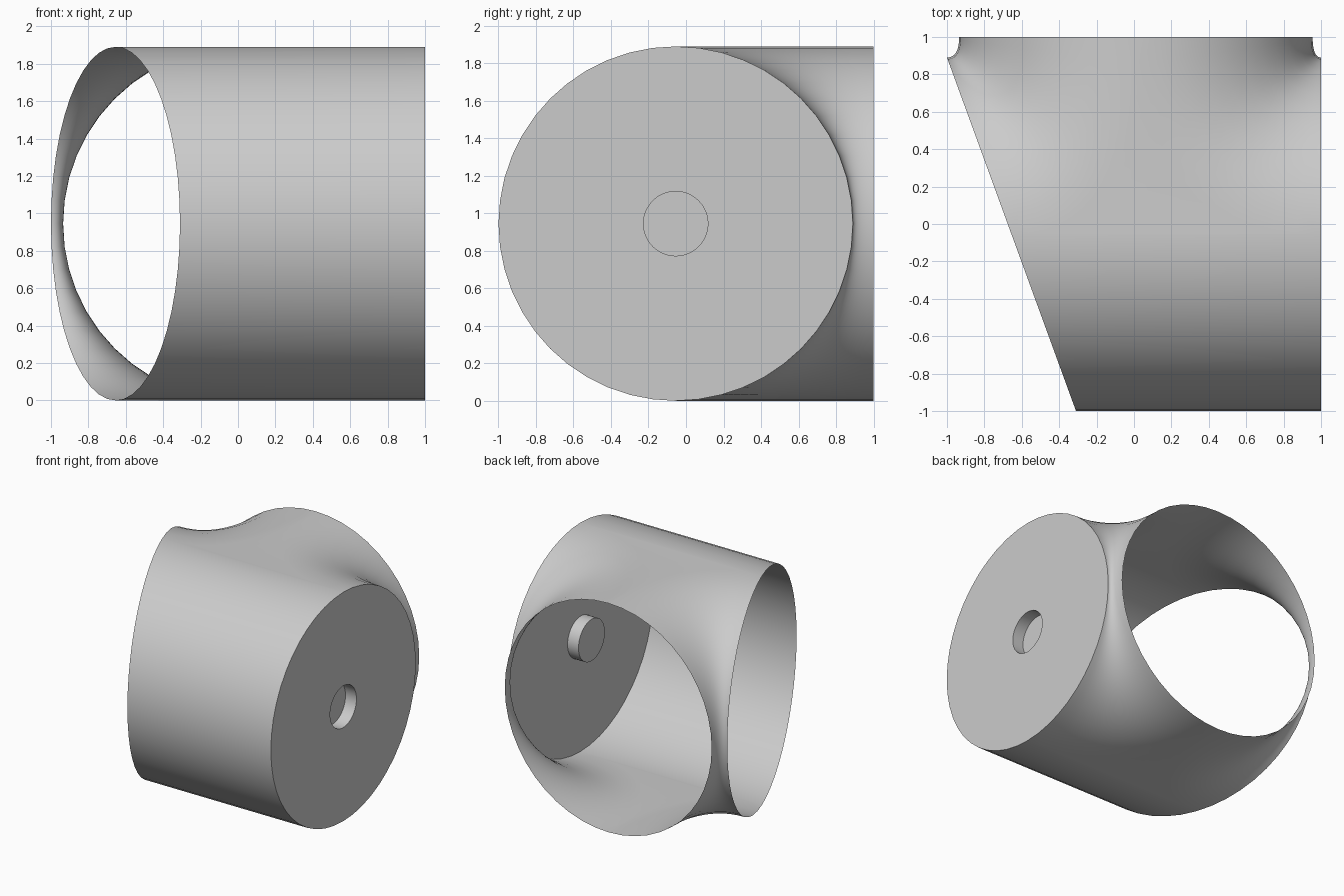
import bpy, bmesh
from math import sin, cos, pi
from mathutils import Vector

cube = bpy.data.objects.get("Cube")
if cube:
    bpy.data.objects.remove(cube, do_unlink=True)

R = 0.945            # radius of both tubes
CX, CY, CZ = 0.01, -0.055, R
HALF, STEPS = 24, 14  # segments per half circle, steps along the blend

grey = bpy.data.materials.new("light_grey")
grey.use_nodes = True
colour = (0.6, 0.6, 0.6, 1)
grey.diffuse_color = colour
grey.node_tree.nodes["Principled BSDF"].inputs["Base Color"].default_value = colour


def slanted_end(y):
    return -0.655 - 0.365 * (y - CY)


def straight_end(y):
    return 1.0


def grid(bm, rows):
    rows = [[bm.verts.new(p) for p in row] for row in rows]
    for a, b in zip(rows, rows[1:]):
        for i in range(len(a) - 1):
            bm.faces.new((a[i], a[i + 1], b[i + 1], b[i]))


def finish(bm, name, angle):
    bmesh.ops.remove_doubles(bm, verts=bm.verts, dist=0.0002)
    bmesh.ops.recalc_face_normals(bm, faces=bm.faces)
    mesh = bpy.data.meshes.new(name)
    bm.to_mesh(mesh)
    bm.free()
    mesh.materials.append(grey)
    obj = bpy.data.objects.new(name, mesh)
    bpy.context.collection.objects.link(obj)
    bpy.ops.object.select_all(action='DESELECT')
    obj.select_set(True)
    bpy.context.view_layer.objects.active = obj
    bpy.ops.object.shade_smooth_by_angle(angle=angle)


def blend_row(phi, end, side):
    """Concave curve from the main tube's rim to the back opening's rim."""
    w, z = R * sin(phi), CZ + R * cos(phi)
    start = Vector((end(CY + w), CY + w, z))
    corner = Vector((CX + side * w, CY + w, z))
    stop = Vector((CX + side * w, 1, z))
    ts = [i / STEPS for i in range(STEPS + 1)]
    return [start * (1 - t) ** 2 + corner * 2 * t * (1 - t) + stop * t * t for t in ts]


# Tube shell: front half, two blended back corners, flat top and bottom webs
bm = bmesh.new()
angles = [pi * i / HALF for i in range(HALF + 1)]
front = []
for phi in angles:
    y, z = CY - R * sin(phi), CZ + R * cos(phi)
    front.append([(slanted_end(y), y, z), (1, y, z)])
grid(bm, front)
for end, side in ((slanted_end, -1), (straight_end, 1)):
    grid(bm, [blend_row(phi, end, side) for phi in angles])
for phi in (0, pi):
    outline = blend_row(phi, slanted_end, -1) + blend_row(phi, straight_end, 1)[-2::-1]
    web = bm.faces.new([bm.verts.new(p) for p in outline])
    bmesh.ops.triangulate(bm, faces=[web])
finish(bm, "tube_shell", 0.7)

# End cap with a round blind recess at its centre
bm = bmesh.new()
rings = []
for radius, x in ((R, 1), (0.172, 1), (0.172, 0.9), (0, 0.9)):
    rings.append([(x, CY + radius * sin(a), CZ + radius * cos(a))
                  for a in (pi * i / HALF for i in range(2 * HALF + 1))])
for a, b in zip(rings, rings[1:]):
    grid(bm, [a, b])
bmesh.ops.dissolve_degenerate(bm, dist=0.0002, edges=bm.edges)
finish(bm, "end_cap", 0.5)
